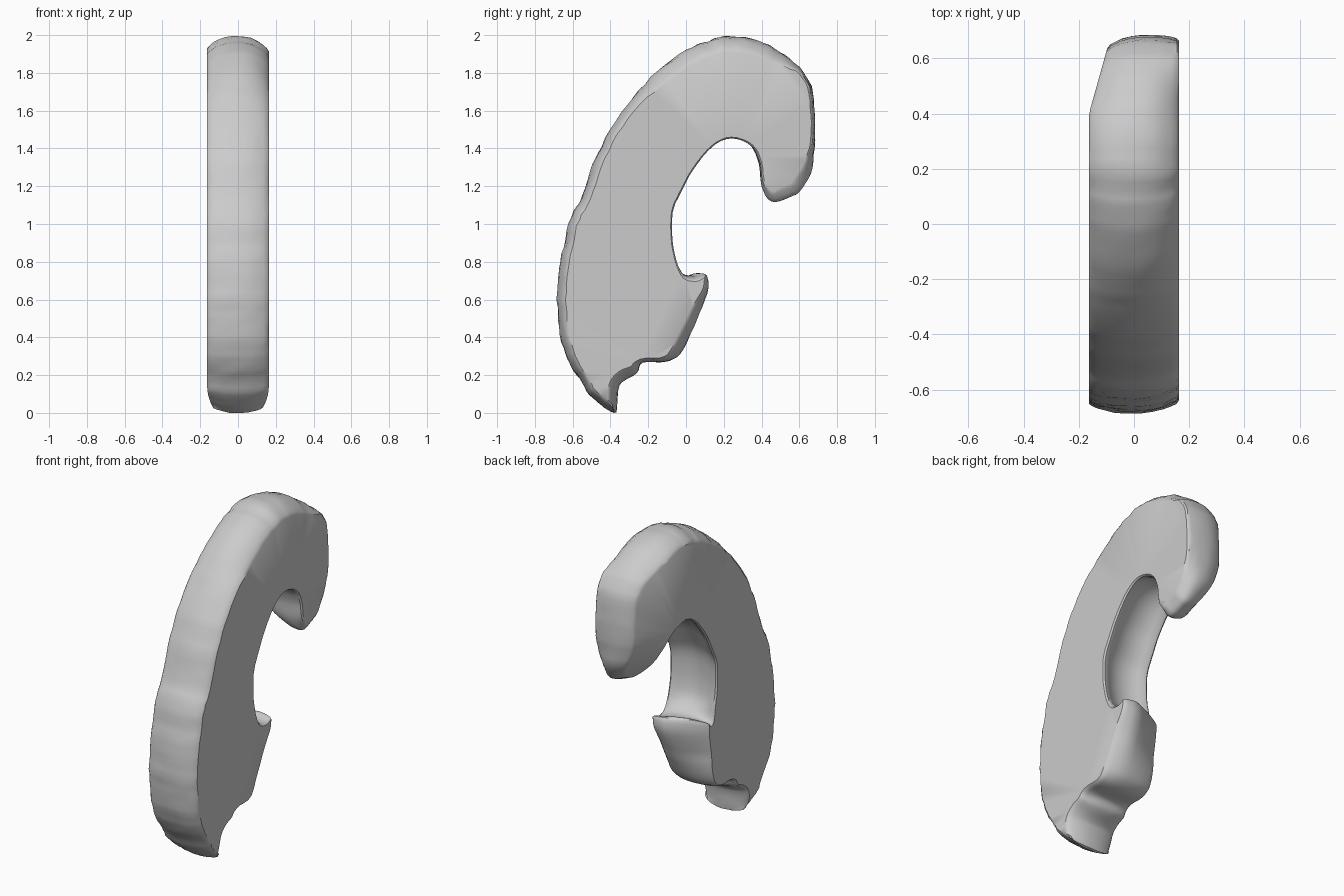
import bpy, bmesh, math, random
from mathutils import Vector
from mathutils.geometry import delaunay_2d_cdt

if "Cube" in bpy.data.objects:
    bpy.data.objects.remove(bpy.data.objects["Cube"])
random.seed(4)

HALF = 0.163      # half thickness of the slab
SUB = 4           # curve steps between outline points

# Outline sections in side view: (y, z), clockwise from the tail tip.
tail_front = [(-0.37, 0.005), (-0.43, 0.03), (-0.51, 0.09), (-0.56, 0.18)]
back_rim = [(-0.63, 0.28), (-0.665, 0.41), (-0.683, 0.56), (-0.675, 0.72),
            (-0.65, 0.88), (-0.61, 1.04), (-0.55, 1.15), (-0.49, 1.32),
            (-0.40, 1.5), (-0.28, 1.67)]
crown = [(-0.15, 1.81), (0.0, 1.92), (0.12, 1.97), (0.24, 1.995),
         (0.38, 1.97), (0.5, 1.915)]
hook_back = [(0.6, 1.83), (0.665, 1.73), (0.682, 1.58), (0.68, 1.4)]
hook_tip = [(0.66, 1.27), (0.6, 1.17), (0.53, 1.135), (0.45, 1.12)]
hook_inside = [(0.4, 1.2), (0.385, 1.32), (0.34, 1.41)]
channel = [(0.24, 1.452), (0.14, 1.41), (0.04, 1.29), (-0.03, 1.16),
           (-0.07, 1.06), (-0.07, 0.9), (-0.045, 0.8)]
spur_top = [(0.0, 0.738), (0.05, 0.728), (0.11, 0.737), (0.128, 0.66)]
spur_back = [(0.085, 0.53), (0.03, 0.41), (-0.03, 0.31)]
under = [(-0.11, 0.27), (-0.23, 0.265)]
tail_back = [(-0.26, 0.21), (-0.34, 0.16), (-0.36, 0.11)]

# Each section: points, edge inset on the right, on the left, groove depth, roughness
sections = [
    (tail_front, 0.035, 0.035, 0, 0.005), (back_rim, 0.04, 0.03, 0, 0.006),
    (crown, 0.075, 0.06, 0, 0.006), (hook_back, 0.015, 0.04, 0, 0.004),
    (hook_tip, 0.06, 0.03, 0, 0.003), (hook_inside, 0.01, 0.01, 0, 0.001),
    (channel, 0.0, 0.0, 0.045, 0.001), (spur_top, 0.025, 0.025, 0, 0.001),
    (spur_back, 0.06, 0.03, 0, 0.001), (under, 0.015, 0.015, 0, 0.001),
    (tail_back, 0.05, 0.03, 0, 0.001)]

keys = [(*p, r, l, g, n) for pts, r, l, g, n in sections for p in pts]


def clamp(v):
    return max(0.0, min(1.0, v))


def catmull(a, b, c, d, t):
    return [0.5 * (2 * q + (s - p) * t + (2 * p - 5 * q + 4 * s - u) * t * t
                   + (3 * q - p - 3 * s + u) * t ** 3) for p, q, s, u in zip(a, b, c, d)]


# Smooth closed outline
outline = []
n = len(keys)
for i in range(n):
    for k in range(SUB):
        t = k / SUB
        yz = catmull(keys[i - 1][:2], keys[i][:2], keys[(i + 1) % n][:2], keys[(i + 2) % n][:2], t)
        prm = [a + (b - a) * t for a, b in zip(keys[i][2:], keys[(i + 1) % n][2:])]
        outline.append((Vector(yz), prm))

m = len(outline)
ripple = [random.uniform(-1, 1) for _ in range(m)]


def inward(i):
    tan = (outline[(i + 1) % m][0] - outline[i - 1][0]).normalized()
    return Vector((tan.y, -tan.x))


# Slab lofted through layers across the thickness
stations = [-1, -0.94, -0.82, -0.65, -0.42, -0.15, 0.15, 0.42, 0.65, 0.82, 0.94, 1]
bm = bmesh.new()
layers = []
for s in stations:
    moves = []
    for i, (p, (r, l, g, rough)) in enumerate(outline):
        inset = (r if s > 0 else l) * abs(s) ** 2.4
        inset += 0.007 if abs(s) > 0.99 else 0
        inset += g * max(0, 1 - (s / 0.85) ** 2)
        moves.append(inward(i) * inset)
    ring = []
    for i, (p, prm) in enumerate(outline):
        # averaged moves keep tight corners from folding over
        move = sum((moves[(i + k) % m] for k in range(-2, 3)), Vector((0, 0))) / 5
        bump = prm[3] * (0.7 * ripple[i] + 0.4 * random.uniform(-1, 1))
        q = p + move + inward(i) * bump
        ring.append(bm.verts.new((s * HALF, q.x, max(q.y, 0.0))))
    layers.append(ring)
for a, b in zip(layers, layers[1:]):
    for i in range(m):
        j = (i + 1) % m
        bm.faces.new((a[i], a[j], b[j], b[i]))

# Flat side faces
for ring, x in ((layers[0], -HALF), (layers[-1], HALF)):
    flat = [Vector((v.co.y, v.co.z)) for v in ring]
    edges = [(i, (i + 1) % m) for i in range(m)]
    pts, _, tris, *_ = delaunay_2d_cdt(flat, edges, [], 1, 1e-5)
    vs = [bm.verts.new((x, p.x, p.y)) for p in pts]
    for tri in tris:
        bm.faces.new([vs[k] for k in tri])
bmesh.ops.remove_doubles(bm, verts=bm.verts, dist=0.0003)

for v in bm.verts:
    x, y, z = v.co
    # hook thins from the left towards its tip
    if y > 0.3 and z > 1.05:
        cut = 1.35 * max(0, 1.5 - z) ** 2 + 0.28 * max(0, y - 0.4)
        v.co.x = HALF - (HALF - x) * (1 - cut / (2 * HALF))
    # spur recedes on its left side
    if y > -0.06 and 0.25 < z < 0.95:
        weight = clamp((z - 0.25) / 0.25) * clamp((0.95 - z) / 0.2)
        v.co.y = -0.06 + (y + 0.06) * (1 - 0.6 * weight * clamp((0.08 - x) / 0.24))
    # tail rounds off at the bottom
    if z < 0.14:
        v.co.x = x * (1 - 0.3 * (1 - z / 0.14) ** 2)
bmesh.ops.recalc_face_normals(bm, faces=bm.faces)

mesh = bpy.data.meshes.new("curved_hook_body")
bm.to_mesh(mesh)
bm.free()
obj = bpy.data.objects.new("curved_hook_body", mesh)
bpy.context.collection.objects.link(obj)
bpy.context.view_layer.objects.active = obj
obj.select_set(True)
bpy.ops.object.shade_smooth_by_angle(angle=math.radians(35))
